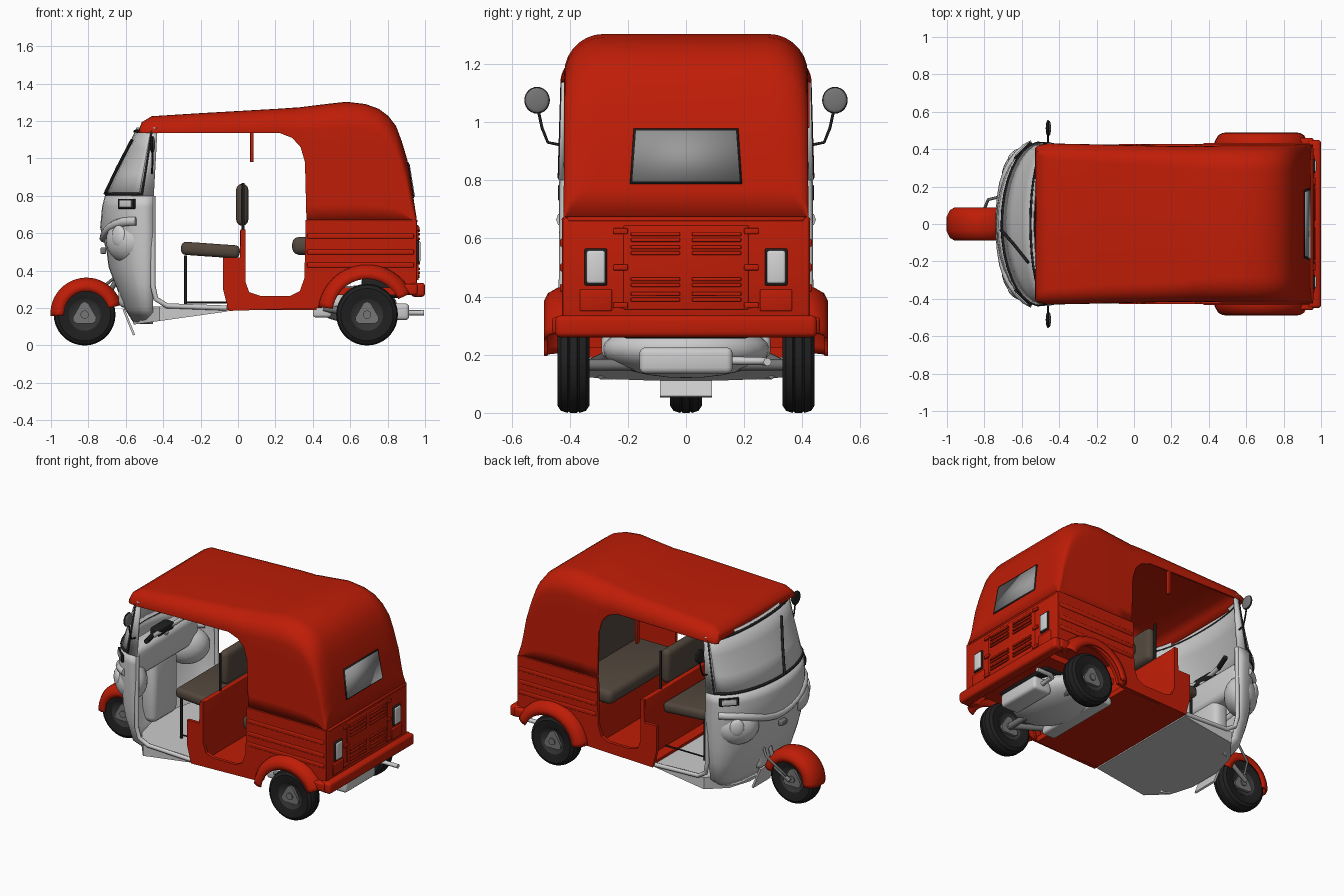
import bpy, bmesh
from math import sin, cos, radians, pi
from mathutils import Vector, Matrix

if "Cube" in bpy.data.objects:
    bpy.data.objects.remove(bpy.data.objects["Cube"])


def material(name, r, g, b):
    m = bpy.data.materials.new(name)
    m.use_nodes = True
    m.diffuse_color = (r, g, b, 1)
    m.node_tree.nodes["Principled BSDF"].inputs["Base Color"].default_value = (r, g, b, 1)
    return m


RED = material("red paint", .52, .012, .002)
GREY = material("light grey paint", .6, .6, .6)
GLASS = material("silver glass", .32, .32, .32)
BLACK = material("black rubber", .014, .014, .014)
RIM = material("charcoal rim", .035, .035, .035)
SEAT = material("brown vinyl", .085, .063, .046)
METAL = material("dark metal", .18, .18, .18)
LAMP = material("lamp lens", .66, .66, .66)


def finish(name, bm, mat, thick=0, angle=35):
    bmesh.ops.recalc_face_normals(bm, faces=bm.faces)
    me = bpy.data.meshes.new(name)
    bm.to_mesh(me)
    bm.free()
    me.materials.append(mat)
    for p in me.polygons:
        p.use_smooth = True
    me.set_sharp_from_angle(angle=radians(angle))
    ob = bpy.data.objects.new(name, me)
    bpy.context.collection.objects.link(ob)
    if thick:
        mod = ob.modifiers.new("shell", "SOLIDIFY")
        mod.thickness, mod.offset = thick, 0
    return ob


def box(name, lo, hi, mat, bevel=0, rot=None):
    lo, hi = Vector(lo), Vector(hi)
    bm = bmesh.new()
    bmesh.ops.create_cube(bm, size=1)
    bmesh.ops.scale(bm, vec=hi - lo, verts=bm.verts)
    if bevel:
        bmesh.ops.bevel(bm, geom=bm.edges[:], offset=bevel, segments=3, profile=.5, affect='EDGES')
    if rot:
        bmesh.ops.rotate(bm, matrix=Matrix.Rotation(rot[0], 3, rot[1]), verts=bm.verts)
    bmesh.ops.translate(bm, vec=(lo + hi) / 2, verts=bm.verts)
    return finish(name, bm, mat)


def prism(name, pts, y0, y1, mat):
    """Side outline (x, z) extruded across y."""
    bm = bmesh.new()
    f = bm.faces.new([bm.verts.new((x, y0, z)) for x, z in pts])
    ext = bmesh.ops.extrude_face_region(bm, geom=[f])["geom"]
    bmesh.ops.translate(bm, vec=(0, y1 - y0, 0), verts=[v for v in ext if isinstance(v, bmesh.types.BMVert)])
    return finish(name, bm, mat)


def loft(name, rows, mat, thick=0, angle=35):
    bm = bmesh.new()
    g = [[bm.verts.new(p) for p in row] for row in rows]
    for a, b in zip(g, g[1:]):
        for i in range(len(a) - 1):
            bm.faces.new((a[i], a[i + 1], b[i + 1], b[i]))
    return finish(name, bm, mat, thick, angle)


def ellipsoid(name, c, size, mat, turn=0):
    bm = bmesh.new()
    bmesh.ops.create_uvsphere(bm, u_segments=24, v_segments=14, radius=1)
    bmesh.ops.scale(bm, vec=size, verts=bm.verts)
    bmesh.ops.rotate(bm, matrix=Matrix.Rotation(turn, 3, 'Z'), verts=bm.verts)
    bmesh.ops.translate(bm, vec=c, verts=bm.verts)
    return finish(name, bm, mat)


def tube(name, pts, r, mat, closed=False):
    cu = bpy.data.curves.new(name, 'CURVE')
    cu.dimensions, cu.bevel_depth, cu.bevel_resolution, cu.use_fill_caps = '3D', r, 2, True
    sp = cu.splines.new('POLY')
    sp.points.add(len(pts) - 1)
    for p, q in zip(sp.points, pts):
        p.co = (*q, 1)
    sp.use_cyclic_u = closed
    cu.materials.append(mat)
    ob = bpy.data.objects.new(name, cu)
    bpy.context.collection.objects.link(ob)


def arc_sweep(name, cx, cz, section, a0, a1, mat, n=24, thick=0):
    """Section of (y, radius) swept around a y axis at (cx, cz)."""
    rows = []
    for i in range(n + 1):
        a = radians(a0 + (a1 - a0) * i / n)
        rows.append([(cx + r * cos(a), y, cz + r * sin(a)) for y, r in section])
    return loft(name, rows, mat, thick)


# Canopy: arched sections along x (x, top, hem, half width, corner radius)
def arch(x, zt, zb, w, r):
    r = min(r, zt - zb - .002)
    half = [(w, zb + (zt - r - zb) * i / 6) for i in range(6)]
    half += [(w - r + r * cos(a * pi / 14), zt - r + r * sin(a * pi / 14)) for a in range(8)]
    return [(x, y, z) for y, z in half] + [(x, -y, z) for y, z in reversed(half)]


stations = [(-.525, 1.15, 1.135, .4, .012), (-.51, 1.19, 1.135, .415, .05), (-.46, 1.22, 1.135, .425, .08),
            (-.22, 1.235, 1.137, .42, .09), (.22, 1.26, 1.137, .41, .1), (.29, 1.265, 1.11, .41, .11),
            (.335, 1.268, 1.06, .41, .12), (.358, 1.271, .98, .41, .12), (.366, 1.272, .67, .41, .12),
            (.48, 1.286, .67, .413, .13), (.58, 1.297, .67, .413, .13), (.68, 1.285, .67, .413, .13),
            (.75, 1.26, .67, .413, .13), (.8, 1.222, .67, .413, .13), (.84, 1.17, .67, .413, .13),
            (.87, 1.09, .67, .413, .13), (.9, .99, .67, .413, .13), (.92, .87, .67, .415, .12),
            (.935, .77, .67, .415, .08), (.95, .675, .67, .415, .01)]
loft("canopy", [arch(*s) for s in stations], RED, .012, 40)
tube("canopy_hem", [(.37, -.42, .665), (.93, -.42, .665), (.953, -.4, .665), (.953, .4, .665), (.93, .42, .665), (.37, .42, .665)], .008, RED)
for i in range(2):
    g, x = .008 * (1 - i), .004 * i
    loft(("rear_window_frame", "rear_window")[i],
         [[(.938 + x, -.185 - g, .795 - g), (.938 + x, .185 + g, .795 - g)],
          [(.91 + x, -.172 - g, .97 + g), (.91 + x, .172 + g, .97 + g)]], (BLACK, GLASS)[i], .008)

# Lower body sides with doorway and wheel arch
arch_pts = [(.69 + .215 * cos(radians(a)), .17 + .215 * sin(radians(a))) for a in range(170, 25, -12)]
side = [(-.08, .47), (-.08, .3), (-.05, .185), (.44, .2)] + arch_pts + [(.955, .3), (.955, .67), (.362, .67),
        (.355, .36), (.33, .29), (.28, .265), (.12, .265), (.06, .285), (.04, .34), (.04, .62), (.015, .62), (.01, .47)]
for s in (-1, 1):
    prism("body_side", side, s * .405, s * .427, RED)
    for z in (.585, .5, .43):
        box("side_rib", (.37, s * .426 - .007, z - .014), (.94, s * .426 + .007, z + .014), RED, .006)
    # Flared rear mudguards
    sec = [(s * .4, .26), (s * .44, .255), (s * .47, .238), (s * .482, .215), (s * .482, .185)]
    arc_sweep("rear_mudguard", .69, .17, sec, 25, 172, RED, 24, .012)
    box("mudguard_foot", (.88, s * .43 - .03, .27), (.96, s * .43 + .03, .33), RED, .012)

# Tail panel, louvres, lamps and bumper
box("tail_panel", (.925, -.427, .28), (.958, .427, .67), RED, .012)
box("engine_hatch", (.94, -.215, .355), (.964, .215, .645), RED, .005)
for s in (-1, 1):
    for z in (.615, .595, .57, .55, .46, .44, .41, .39):
        box("louvre", (.955, s * .105 - .085, z - .007), (.974, s * .105 + .085, z + .006), RED, .004)
    for z in (.37, .5, .625):
        box("hatch_hinge", (.955, s * .225 - .025, z - .01), (.97, s * .225 + .025, z + .01), RED, .004)
    box("tail_lamp_frame", (.95, s * .31 - .039, .438), (.968, s * .31 + .039, .565), BLACK, .006)
    box("tail_lamp", (.955, s * .31 - .032, .445), (.975, s * .31 + .032, .558), LAMP, .008)
    box("tail_pocket", (.95, s * .31 - .055, .35), (.966, s * .31 + .055, .425), RED, .005)
box("rear_bumper", (.925, -.45, .26), (1, .45, .335), RED, .018)

# Cabin floor, bulkhead and seats
box("rear_floor", (-.06, -.41, .19), (.42, .41, .225), RED)
box("bulkhead", (.012, -.41, .2), (.04, .41, .62), RED, .005)
box("seat_base", (.37, -.405, .21), (.395, .405, .49), RED, .005)
box("luggage_shelf", (.39, -.405, .44), (.94, .405, .47), RED)
box("passenger_cushion", (.29, -.385, .485), (.74, .385, .58), SEAT, .035)
box("passenger_backrest", (.64, -.39, .55), (.76, .39, 1.06), SEAT, .04, (radians(10), 'Y'))
box("driver_cushion", (-.305, -.24, .475), (.01, .24, .545), SEAT, .026, (radians(4), 'Y'))
box("driver_backrest", (-.01, -.2, .64), (.055, .2, .865), SEAT, .032)
box("grab_strap", (.065, .4, .98), (.083, .425, 1.14), RED, .004)
for s in (-1, 1):
    tube("backrest_post", [(.028, s * .23, .6), (.028, s * .23, .87)], .008, BLACK)
    tube("seat_leg", [(-.28, s * .2, .2), (-.28, s * .2, .48)], .008, BLACK)
    tube("seat_brace", [(-.28, s * .2, .23), (.01, s * .2, .23)], .005, BLACK)

# Front cowl: plan curves stacked by height (z, centre x, side x, half width)
levels = [(.12, -.55, -.47, .29), (.2, -.6, -.49, .38), (.33, -.65, -.5, .41), (.42, -.685, -.5, .42), (.5, -.695, -.5, .425),
          (.63, -.73, -.5, .43), (.74, -.72, -.505, .43), (.8, -.705, -.5, .43), (1.17, -.535, -.45, .42)]


def cowl(z, t, off=0):
    for a, b in zip(levels, levels[1:]):
        if z <= b[0]:
            break
    k = (z - a[0]) / (b[0] - a[0])
    xc, xs, w = (a[i] + (b[i] - a[i]) * k for i in (1, 2, 3))
    t = radians(t)
    return (xs + (xc - xs - off) * cos(t), (w + off) * sin(t), z)


def strip(z, t0, t1, off=0, n=16):
    return [cowl(z, t0 + (t1 - t0) * i / n, off) for i in range(n + 1)]


rows = [[(-.455, -lv[3], lv[0])] + strip(lv[0], -90, 90) + [(-.455, lv[3], lv[0])] for lv in levels[:-1]]
loft("front_cowl", rows, GREY, .014)
loft("windshield", [strip(z, -84, 84) for z in (.8, .92, 1.05, 1.165)], GREY, .008)
for s in (-1, 1):
    loft("windshield_pillar", [[cowl(z, s * 82), cowl(z, s * 90), (-.45 + .02 * (z > 1), s * cowl(z, 90)[1], z)]
                               for z in (.8, 1.165)], GREY, .016)
tube("windshield_frame", strip(.81, -86, 86, .004) + strip(1.145, 86, -86, .004), .009, BLACK, True)
tube("wiper", [cowl(.81, -4, .012), cowl(.95, -14, .014), cowl(1.1, -28, .014)], .008, BLACK)
tube("cowl_collar", [cowl(.665 - .09 * cos(radians(t)) ** 4, t, 0) for t in range(-80, 81, 10)], .026, GREY)
box("cowl_badge_plate", (-.735, -.03, .49), (-.705, .03, .525), METAL, .006)
for s in (-1, 1):
    ellipsoid("headlamp_pod", (-.585, s * .3, .56), (.1, .14, .12), GREY, -s * pi / 4)
    ellipsoid("headlamp", (-.638, s * .37, .585), (.02, .045, .058), LAMP, -s * radians(50))
    c = Vector(cowl(.757, s * 65, .004))
    for nm, h, m in (("indicator_frame", (.008, .06, .026), BLACK), ("indicator_lens", (.013, .045, .018), LAMP)):
        box(nm, c - Vector(h), c + Vector(h), m, .003, (-s * pi / 4, 'Z'))
    # Mirrors and stalks
    tube("mirror_stalk", [(-.46, s * .425, .92), (-.46, s * .475, .93), (-.457, s * .495, .98), (-.457, s * .51, 1.05)], .005, BLACK)
    ellipsoid("mirror_shell", (-.46, s * .512, 1.075), (.012, .044, .046), BLACK)
    ellipsoid("mirror_glass", (-.452, s * .512, 1.075), (.008, .04, .042), METAL)
    tube("door_sill", [(-.455, s * .42, .8), (-.455, s * .425, .32), (-.44, s * .42, .25), (-.38, s * .41, .212), (-.06, s * .41, .2)], .014, GREY)
    tube("handle_grip", [(-.5, s * .26, .82), (-.535, s * .15, .805)], .016, BLACK)

# Dashboard, steering and front floor
box("dashboard", (-.65, -.34, .58), (-.52, .34, .78), GREY, .04)
box("dash_column", (-.64, -.13, .2), (-.53, .13, .62), GREY, .04)
box("instrument_panel", (-.6, -.08, .77), (-.53, .08, .82), BLACK, .012)
tube("handlebar", [(-.53, -.16, .805), (-.55, 0, .79), (-.53, .16, .805)], .014, GREY)
tube("steering_column", [(-.55, 0, .78), (-.64, 0, .35)], .03, GREY)
bm = bmesh.new()
plan = [(-.055, .41), (-.42, .41), (-.52, .28), (-.56, .12)]
outline = plan + [(x, -y) for x, y in reversed(plan)]
f = bm.faces.new([bm.verts.new((x, y, .182 + .14 * (x + .055))) for x, y in outline])
top = [v for v in bmesh.ops.extrude_face_region(bm, geom=[f])["geom"] if isinstance(v, bmesh.types.BMVert)]
for v in top:
    v.co.z = .208
finish("front_floor", bm, GREY)
box("mudflap", (-.59, -.09, .05), (-.578, .09, .2), GREY, 0, (radians(-22), 'Y'))


# Wheels
def wheel(name, x, y, half):
    k = half / .055
    tyre = [(-.045, .085), (-.052, .11), (-.055, .14), (-.043, .158), (-.02, .165), (-.016, .16), (-.012, .165),
            (.012, .165), (.016, .16), (.02, .165), (.043, .158), (.055, .14), (.052, .11), (.045, .085)]
    arc_sweep(name + "_tyre", x, .165, [(y + q * k, r) for q, r in tyre], 0, 360, BLACK, 36)
    rim = [(-.03, 0), (-.03, .06), (-.046, .086), (.046, .086), (.03, .06), (.03, 0)]
    arc_sweep(name + "_rim", x, .165, [(y + q * k, r) for q, r in rim], 0, 360, RIM, 24)
    # Three-armed hub with blunt corners
    tri = [(x + r * cos(a), .165 + r * sin(a)) for i in range(9)
           for a, r in [(pi / 2 + (i // 3) * 2 * pi / 3 + (i % 3 - 1) * .3, .07 if i % 3 == 1 else .064)]]
    prism(name + "_hub", tri, y - half * .85, y + half * .85, METAL)
    arc_sweep(name + "_cap", x, .165, [(y - half, 0), (y - half, .022), (y + half, .022), (y + half, 0)], 0, 360, METAL, 16)


wheel("front_wheel", -.82, 0, .055)
for s in (-1, 1):
    wheel("rear_wheel", .69, s * .387, .055)
    tube("trailing_arm", [(.69, s * .33, .165), (.46, s * .26, .2)], .02, METAL)
tube("front_fork", [(-.82, .07, .165), (-.72, .075, .23), (-.62, .03, .4)], .014, METAL)
fsec = [(-.083, .12), (-.083, .15), (-.07, .172), (-.035, .188), (.035, .188), (.07, .172), (.083, .15), (.083, .12)]
arc_sweep("front_mudguard", -.81, .17, fsec, 14, 184, RED, 22, .01)
tube("brake_hose", [(-.8, .08, .2), (-.78, .13, .26), (-.7, .15, .33), (-.64, .1, .38)], .008, METAL)

# Engine, tray and exhaust
box("underbody", (.42, -.31, .27), (.93, .31, .31), RED)
box("engine_block", (.66, -.22, .255), (.88, .22, .36), BLACK, .02)
box("engine_cradle", (.56, -.29, .19), (.66, .29, .275), GREY, .02)
ellipsoid("engine_tray", (.63, 0, .22), (.22, .29, .1), GREY)
box("tray_front", (.4, -.27, .15), (.5, .27, .22), GREY, .015)
box("silencer", (.78, -.16, .135), (.915, .16, .225), GREY, .02)
tube("tail_pipe", [(.85, .14, .18), (.86, .26, .178), (.89, .28, .175), (.995, .28, .175)], .014, GREY)
tube("axle", [(.69, -.36, .165), (.69, .36, .165)], .02, METAL)
